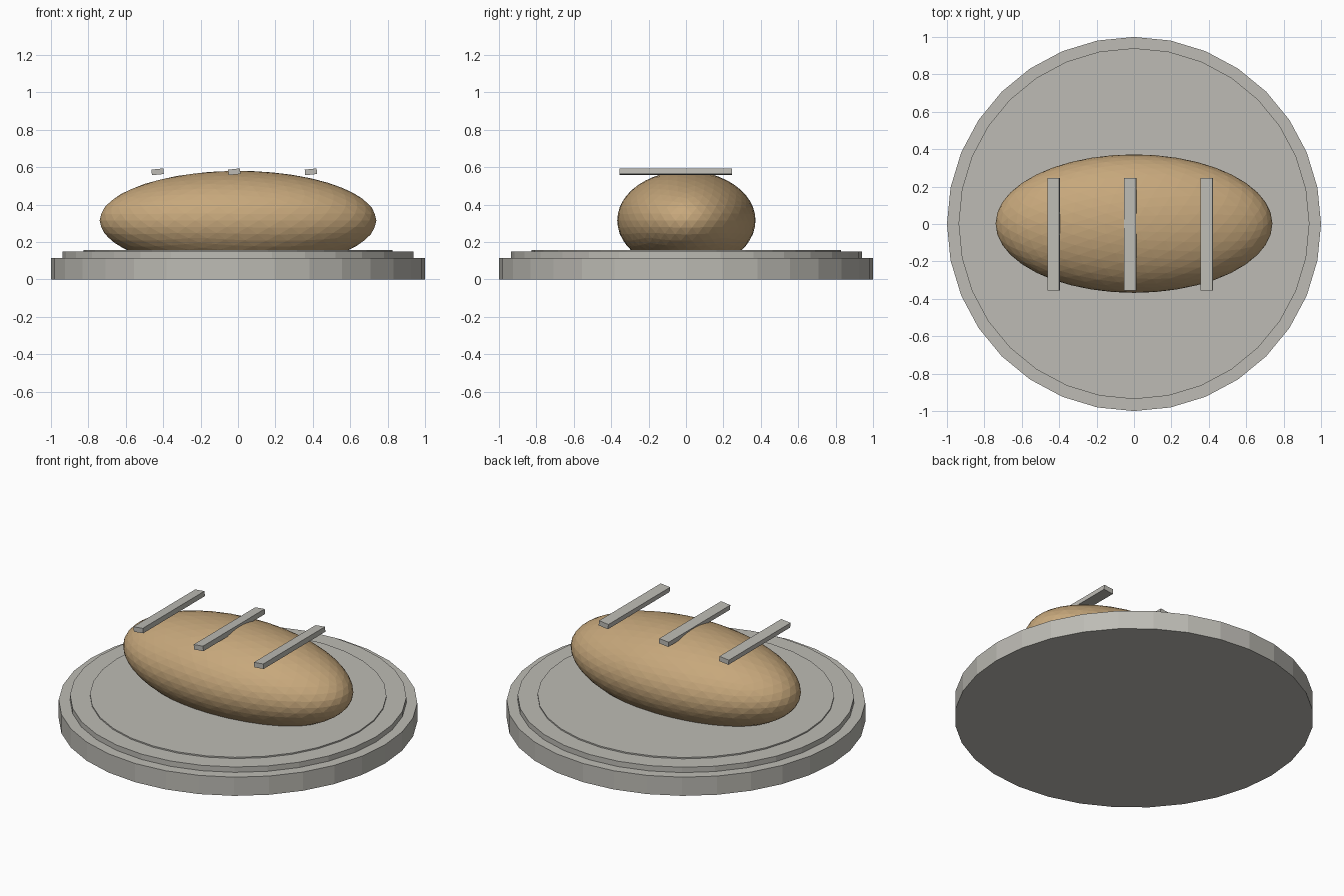
import bpy
import math

if "Cube" in bpy.data.objects:
    bpy.data.objects.remove(bpy.data.objects["Cube"])


def material(name, color):
    m = bpy.data.materials.new(name)
    m.diffuse_color = (*color, 1)
    m.use_nodes = True
    m.node_tree.nodes["Principled BSDF"].inputs["Base Color"].default_value = m.diffuse_color
    return m


STONE = material("warm grey", (0.51, 0.50, 0.46))
CRUST = material("golden crust", (0.57, 0.39, 0.20))


def finish(name, mat):
    ob = bpy.context.object
    ob.name = name
    ob.data.materials.append(mat)
    return ob


def disc(name, radius, z0, z1, y=0):
    bpy.ops.mesh.primitive_cylinder_add(
        vertices=32, radius=radius, depth=z1 - z0, location=(0, y, (z0 + z1) / 2))
    return finish(name, STONE)


# Stepped round plate
disc("plate_base", 1.0, 0, 0.115)
disc("plate_rim", 0.938, 0.115, 0.148, 0.002)
disc("plate_centre", 0.827, 0.148, 0.156, 0.002)

# Faceted oval loaf sunk into the plate
bpy.ops.mesh.primitive_ico_sphere_add(subdivisions=4, radius=1, location=(0, 0.002, 0.315))
loaf = finish("loaf", CRUST)
loaf.scale = (0.74, 0.37, 0.265)

# Three tilted score bars across the top
for i, x in enumerate((-0.43, -0.02, 0.39)):
    bpy.ops.mesh.primitive_cube_add(
        size=1, location=(x, -0.055, 0.575), rotation=(0, -math.radians(6), 0))
    bar = finish(f"score_bar_{i + 1}", STONE)
    bar.scale = (0.064, 0.6, 0.03)
